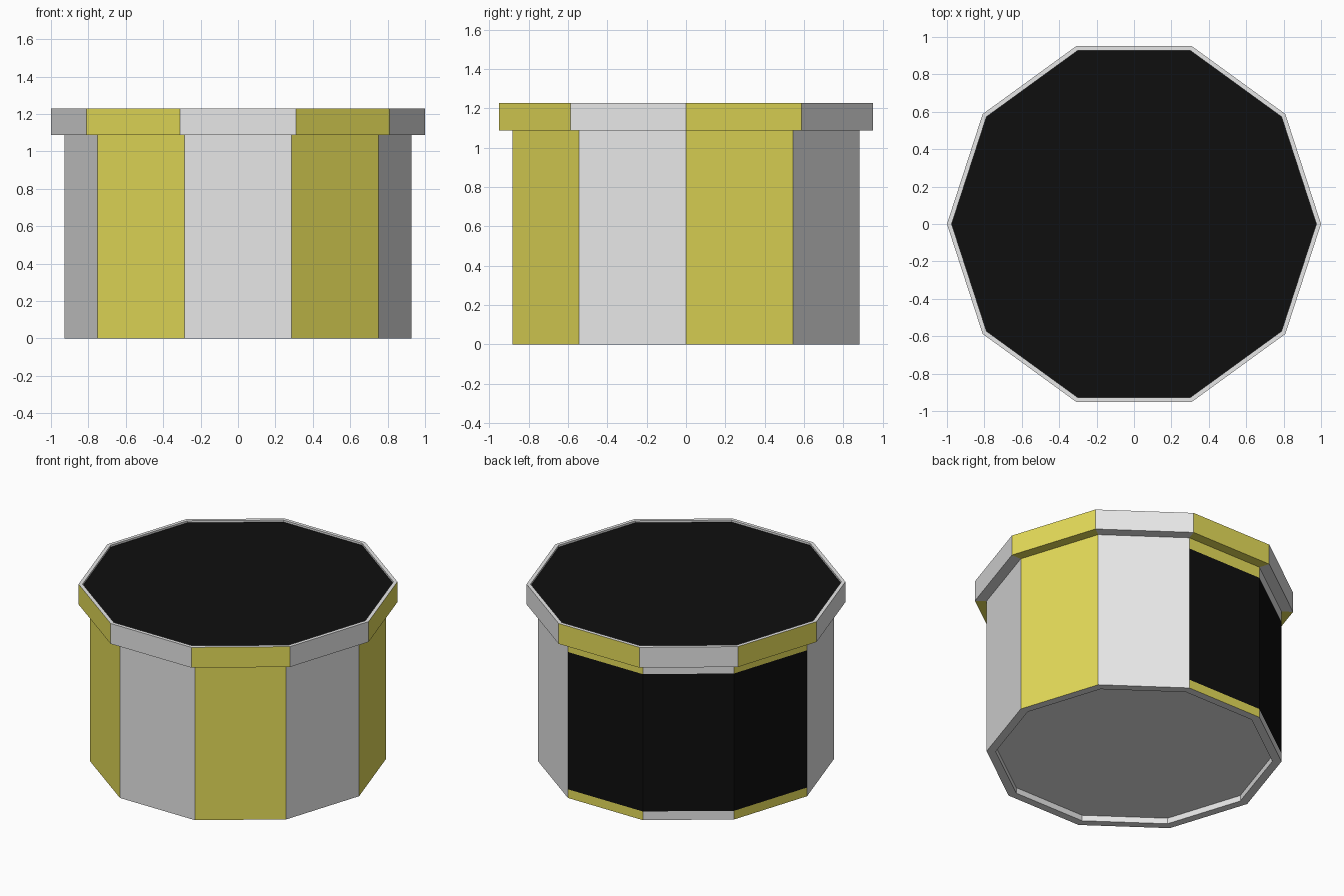
import bpy, bmesh, math

SIDES = 10
SCREEN_SIDES = (2, 3, 4)   # back face and the two beside it on the right

cube = bpy.data.objects.get("Cube")
if cube:
    bpy.data.objects.remove(cube, do_unlink=True)


def material(name, rgb):
    mat = bpy.data.materials.new(name)
    mat.use_nodes = True
    mat.diffuse_color = (*rgb, 1)
    mat.node_tree.nodes["Principled BSDF"].inputs["Base Color"].default_value = (*rgb, 1)
    return mat


WHITE, YELLOW, BLACK = range(3)
MATERIALS = [material("white", (0.8, 0.8, 0.8)),
             material("yellow", (0.79, 0.72, 0.10)),
             material("black", (0.0045, 0.0045, 0.0045))]


def striped(side):
    return WHITE if side % 2 else YELLOW


def dark_panel(side):
    return BLACK if side in SCREEN_SIDES else striped(side)


def plain(side):
    return WHITE


def lathe(name, profile, bands, cap_start, cap_end):
    """Spin (radius, z) points around z; each band between points has a colour rule."""
    bm = bmesh.new()
    rings = []
    for r, z in profile:
        angles = [math.tau * i / SIDES for i in range(SIDES)]
        rings.append([bm.verts.new((r * math.cos(a), r * math.sin(a), z)) for a in angles])
    for lower, upper, rule in zip(rings, rings[1:], bands):
        for i in range(SIDES):
            j = (i + 1) % SIDES
            face = bm.faces.new((lower[i], lower[j], upper[j], upper[i]))
            face.material_index = rule(i)
    bm.faces.new(rings[0][::-1]).material_index = cap_start
    bm.faces.new(rings[-1]).material_index = cap_end
    bmesh.ops.recalc_face_normals(bm, faces=bm.faces[:])
    mesh = bpy.data.meshes.new(name)
    bm.to_mesh(mesh)
    bm.free()
    for mat in MATERIALS:
        mesh.materials.append(mat)
    obj = bpy.data.objects.new(name, mesh)
    bpy.context.collection.objects.link(obj)
    return obj


# Drum body: recessed floor, bottom rim, striped wall with dark panels at the back
lathe("drum_body",
      [(0.87, 0.04), (0.87, 0), (0.927, 0), (0.927, 0.06), (0.927, 1.01), (0.927, 1.15)],
      [plain, plain, striped, dark_panel, striped],
      WHITE, WHITE)

# Lid: striped overhang and skirt, thin white rim, sunken black top
lathe("lid",
      [(0.90, 1.087), (1, 1.087), (1, 1.228), (0.975, 1.228), (0.975, 1.215)],
      [striped, striped, plain, plain],
      WHITE, BLACK)
